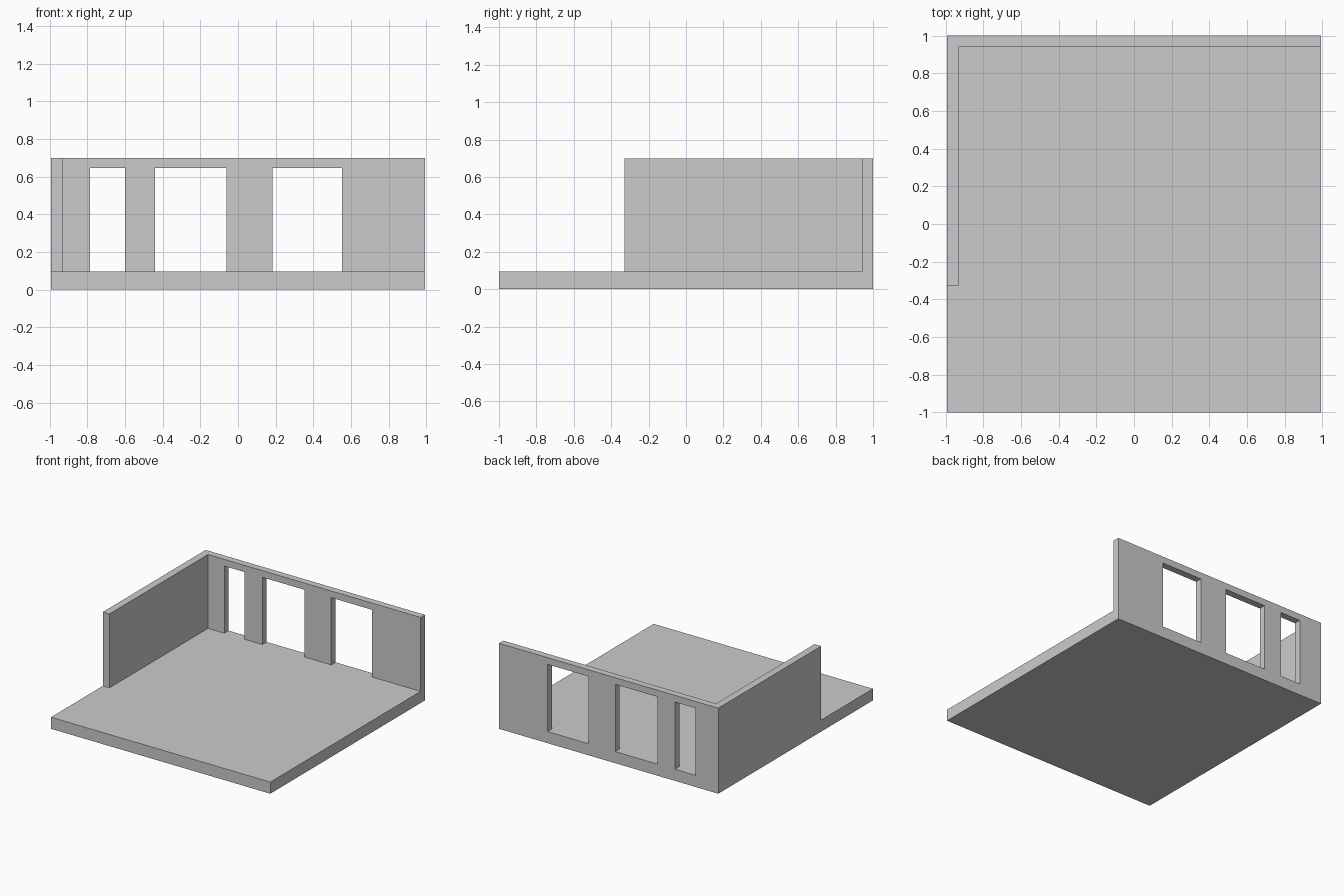
import bpy, bmesh

if "Cube" in bpy.data.objects:
    bpy.data.objects.remove(bpy.data.objects["Cube"])

X, Y, TOP, FLOOR = 0.993, 1.0, 0.70, 0.095
INNER_X, INNER_Y, WALL_END = -0.933, 0.944, -0.33


def prism(name, outline, z0, z1):
    """Extrude a counter-clockwise plan outline from z0 to z1."""
    bm = bmesh.new()
    base = bm.faces.new([bm.verts.new((x, y, z0)) for x, y in outline])
    ext = bmesh.ops.extrude_face_region(bm, geom=[base], use_keep_orig=True)
    verts = [v for v in ext["geom"] if isinstance(v, bmesh.types.BMVert)]
    bmesh.ops.translate(bm, verts=verts, vec=(0, 0, z1 - z0))
    bmesh.ops.recalc_face_normals(bm, faces=bm.faces)
    mesh = bpy.data.meshes.new(name)
    bm.to_mesh(mesh)
    bm.free()
    obj = bpy.data.objects.new(name, mesh)
    bpy.context.collection.objects.link(obj)
    return obj


def rect(x0, x1, y0, y1):
    return [(x0, y0), (x1, y0), (x1, y1), (x0, y1)]


def cut(target, cutter):
    mod = target.modifiers.new("cut", "BOOLEAN")
    mod.operation, mod.solver, mod.object = "DIFFERENCE", "EXACT", cutter
    bpy.context.view_layer.objects.active = target
    bpy.ops.object.modifier_apply(modifier=mod.name)
    bpy.data.objects.remove(cutter)


# Floor slab with back and left walls, carved from one block
room = prism("floor_and_walls", rect(-X, X, -Y, Y), 0, TOP)
space = [(-2, -2), (2, -2), (2, INNER_Y), (INNER_X, INNER_Y),
         (INNER_X, WALL_END), (-2, WALL_END)]
cut(room, prism("room_space", space, FLOOR, 1.5))

# Three floor-level openings in the back wall
for x0, x1 in ((-0.785, -0.60), (-0.44, -0.06), (0.183, 0.553)):
    cut(room, prism("opening", rect(x0, x1, 0.8, 1.2), FLOOR, 0.645))
